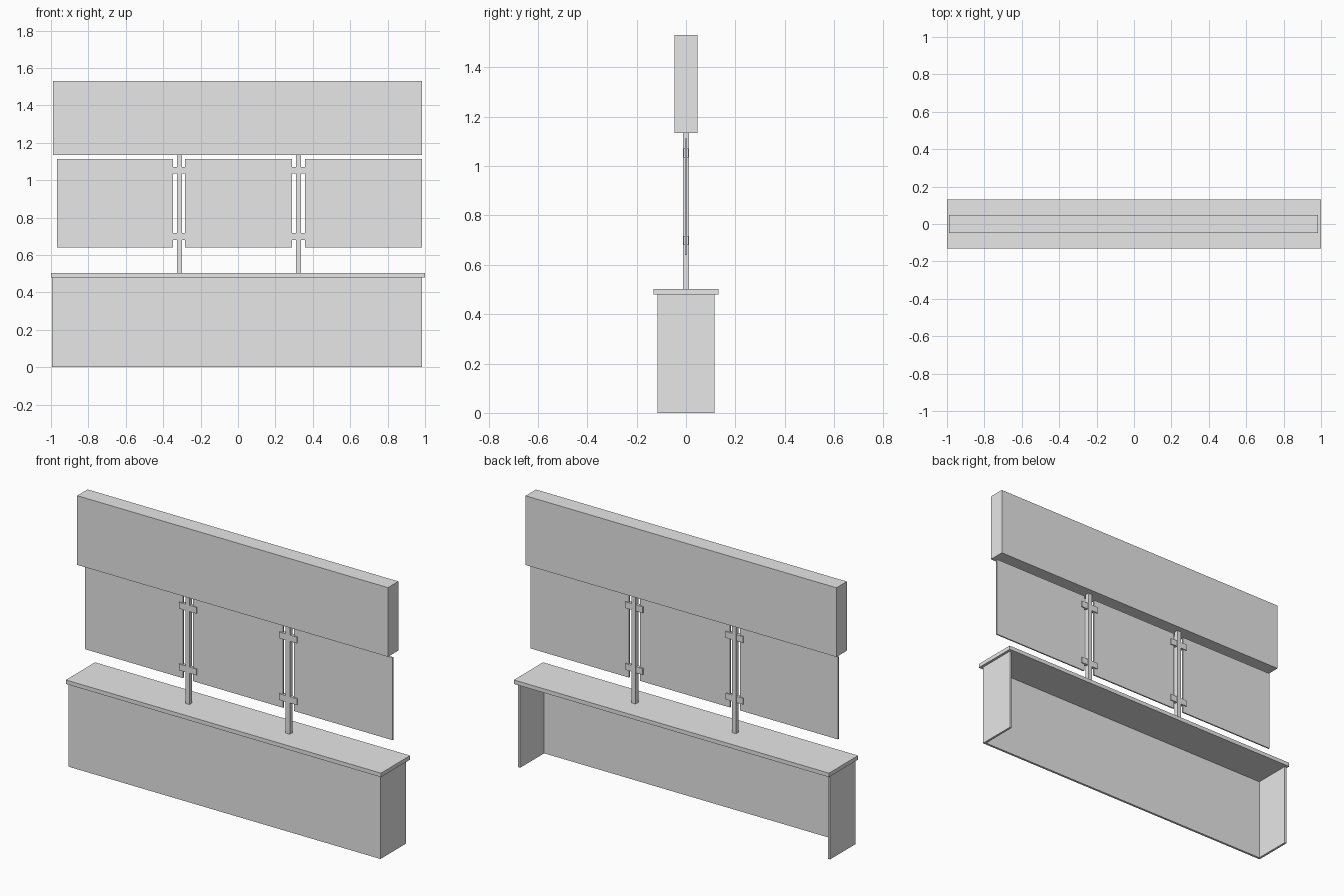
import bpy

cube = bpy.data.objects.get("Cube")
if cube:
    bpy.data.objects.remove(cube, do_unlink=True)

grey = bpy.data.materials.new("light_grey")
grey.use_nodes = True
colour = (0.8, 0.8, 0.8, 1.0)
grey.diffuse_color = colour
grey.node_tree.nodes["Principled BSDF"].inputs["Base Color"].default_value = colour


def box(name, xs, ys, zs):
    """Flat-sided box given by its range on each axis."""
    spans = (xs, ys, zs)
    bpy.ops.mesh.primitive_cube_add(size=1, location=[(a + b) / 2 for a, b in spans])
    obj = bpy.context.object
    obj.name = name
    obj.scale = [b - a for a, b in spans]
    bpy.ops.object.transform_apply(location=False, rotation=False, scale=True)
    obj.data.materials.append(grey)
    return obj


# Counter: front and two ends, open at the back and underneath
LEFT, RIGHT, DEPTH, TOP, BOARD = 0.985, -0.995, 0.115, 0.48, 0.013
box("counter_front", (RIGHT, LEFT), (-DEPTH, -DEPTH + BOARD), (0, TOP))
box("counter_end_right", (RIGHT, RIGHT + BOARD), (-DEPTH + BOARD, DEPTH), (0, TOP))
box("counter_end_left", (LEFT - BOARD, LEFT), (-DEPTH + BOARD, DEPTH), (0, TOP))
box("counter_top", (-1, 1), (-0.132, 0.132), (TOP, 0.503))

# Header box
box("header", (-0.988, 0.985), (-0.047, 0.047), (1.134, 1.531))

# Thin screens between the posts
for side, xs in (("right", (-0.967, -0.347)),
                 ("middle", (-0.283, 0.29)),
                 ("left", (0.359, 0.985))):
    box("screen_" + side, xs, (-0.004, 0.004), (0.639, 1.112))

# Posts with clips gripping the screens on both sides
for side, x in (("right", -0.313), ("left", 0.324)):
    box("post_" + side, (x - 0.013, x + 0.013), (-0.012, 0.012), (0.503, 1.134))
    for level, z in (("lower", 0.699), ("upper", 1.053)):
        for inner, outer in ((-0.013, -0.056), (0.013, 0.056)):
            xs = sorted((x + inner, x + outer))
            box(f"clip_{side}_{level}", xs, (-0.01, 0.01), (z - 0.018, z + 0.018))
